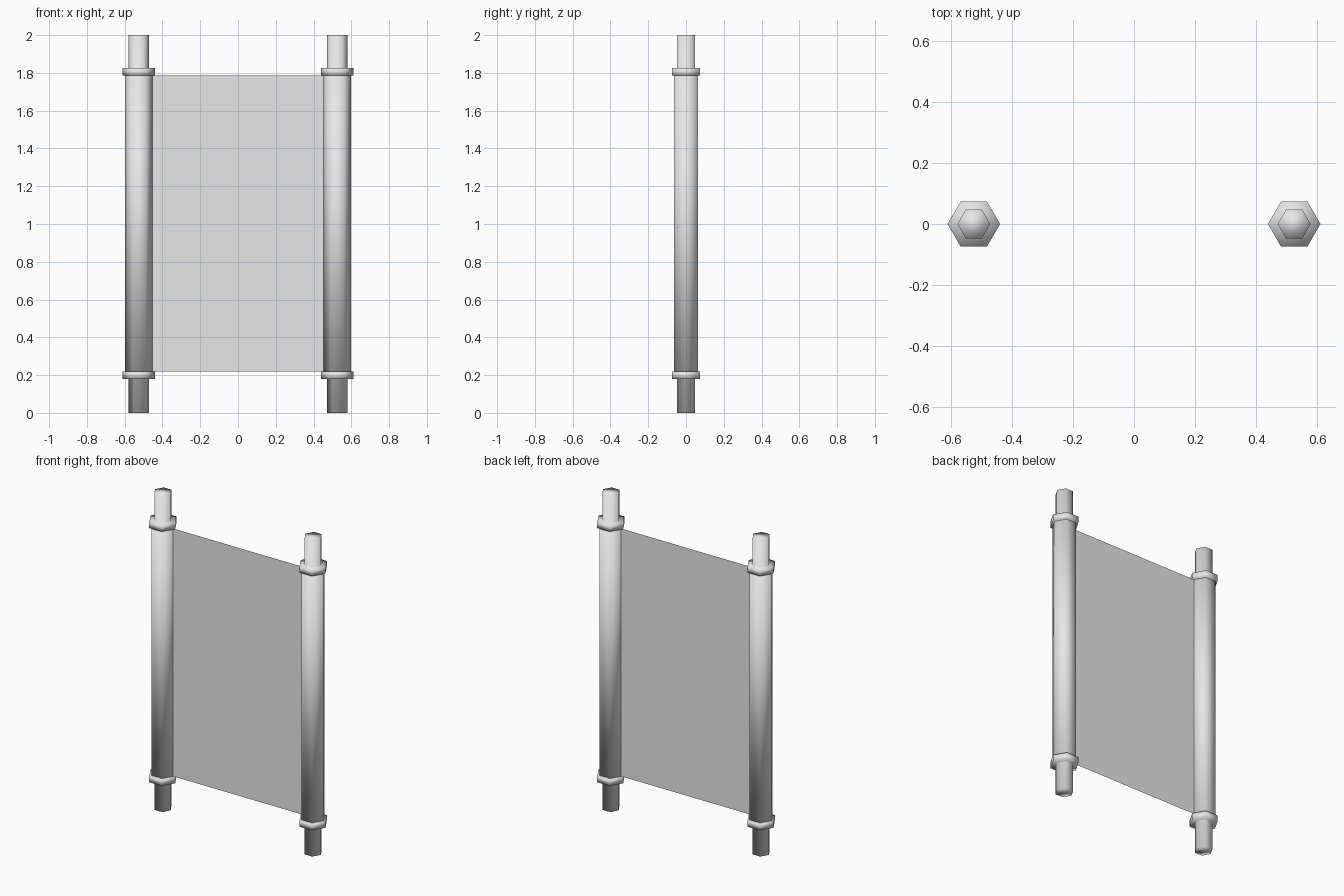
import bpy

cube = bpy.data.objects.get("Cube")
if cube:
    bpy.data.objects.remove(cube, do_unlink=True)

# One plain grey for the whole scroll
grey = bpy.data.materials.new("plain grey")
grey.use_nodes = True
colour = (0.8, 0.8, 0.8, 1)
grey.diffuse_color = colour
grey.node_tree.nodes["Principled BSDF"].inputs["Base Color"].default_value = colour

ROD_X = 0.525


def hex_prism(name, x, radius, bottom, top):
    """Upright six-sided prism with corners on the x axis and soft shading."""
    bpy.ops.mesh.primitive_cylinder_add(
        vertices=6, radius=radius, depth=top - bottom,
        location=(x, 0, (bottom + top) / 2), rotation=(0, 0, 0.5235988))
    obj = bpy.context.object
    obj.name = name
    bpy.ops.object.transform_apply(location=False, rotation=True, scale=False)
    bpy.ops.object.shade_smooth()
    obj.data.materials.append(grey)
    return obj


# Two rollers: core rod, rolled sheet and a collar at each end
for side, sign in (("left", 1), ("right", -1)):
    x = sign * ROD_X
    hex_prism(side + "_rod", x, 0.054, 0, 2)
    hex_prism(side + "_roll", x, 0.072, 0.2, 1.8)
    hex_prism(side + "_lower_collar", x, 0.086, 0.18, 0.22)
    hex_prism(side + "_upper_collar", x, 0.086, 1.785, 1.825)

# Flat sheet stretched between the rollers
bpy.ops.mesh.primitive_plane_add(size=1, location=(0, 0, 1.0025),
                                 rotation=(1.5707963, 0, 0))
sheet = bpy.context.object
sheet.name = "sheet"
sheet.scale = (2 * (ROD_X - 0.06), 1.565, 1)
bpy.ops.object.transform_apply(location=False, rotation=True, scale=True)
sheet.data.materials.append(grey)
